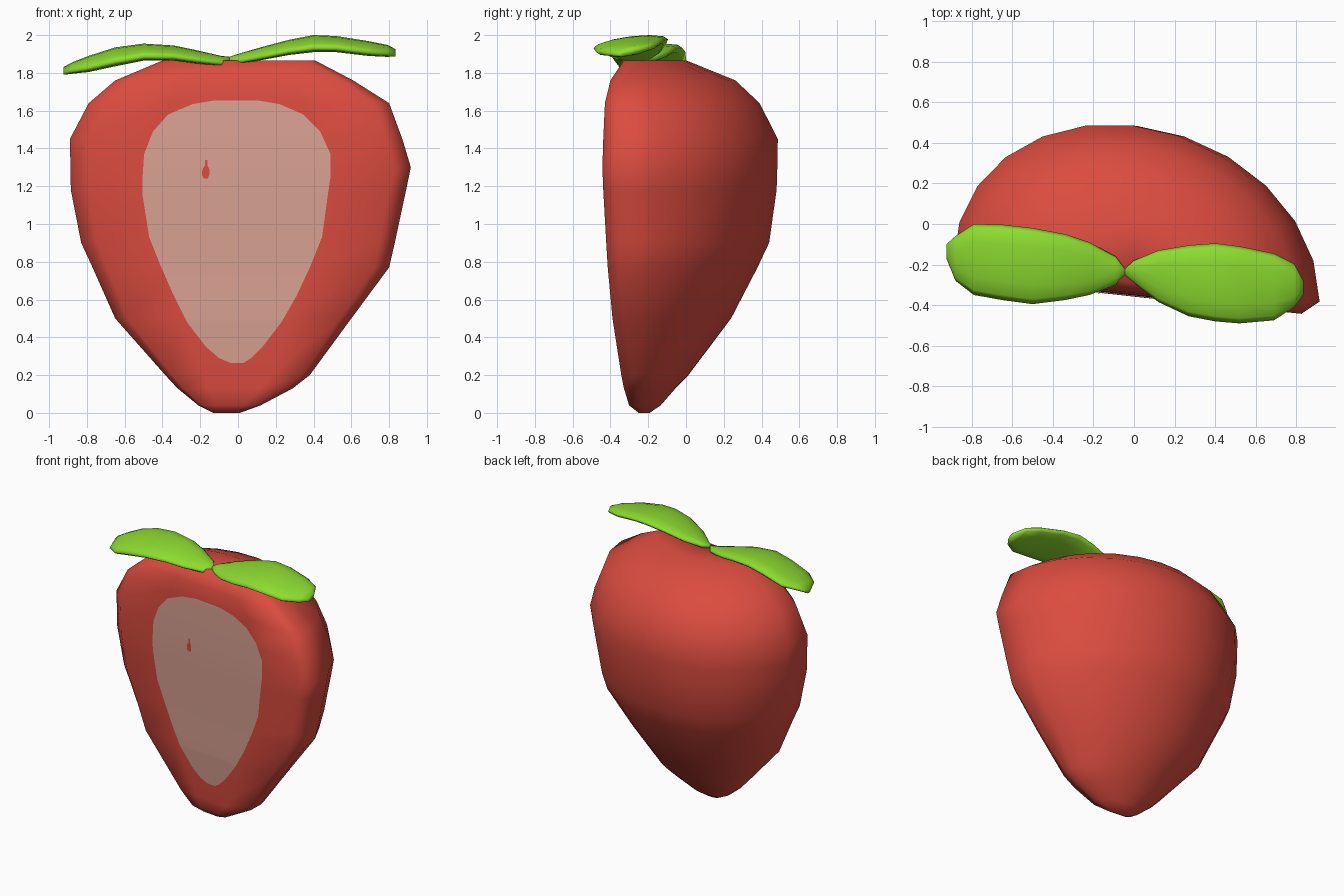
import bpy, bmesh, math

if "Cube" in bpy.data.objects:
    bpy.data.objects.remove(bpy.data.objects["Cube"])

TILT = -0.11  # the cut face is turned slightly about z


def material(name, rgb):
    m = bpy.data.materials.new(name)
    m.diffuse_color = (*rgb, 1)
    m.use_nodes = True
    m.node_tree.nodes["Principled BSDF"].inputs["Base Color"].default_value = m.diffuse_color
    return m


red = material("berry red", (0.71, 0.072, 0.05))
green = material("leaf green", (0.27, 0.72, 0.03))
pale = material("pale flesh", (0.70, 0.36, 0.29))


def loft(name, rings, mat):
    """Skin a list of equal-length closed rings and cap both ends."""
    bm = bmesh.new()
    rows = [[bm.verts.new(p) for p in r] for r in rings]
    n = len(rows[0])
    for a, b in zip(rows, rows[1:]):
        for i in range(n):
            j = (i + 1) % n
            bm.faces.new((a[i], a[j], b[j], b[i]))
    bm.faces.new(rows[0])
    bm.faces.new(rows[-1])
    bmesh.ops.recalc_face_normals(bm, faces=bm.faces)
    for f in bm.faces:
        f.smooth = True
    me = bpy.data.meshes.new(name)
    bm.to_mesh(me)
    bm.free()
    me.materials.append(mat)
    ob = bpy.data.objects.new(name, me)
    bpy.context.collection.objects.link(ob)
    return ob


def lerp(table, z, col):
    """Linear lookup of a column in a table sorted on its first column."""
    for a, b in zip(table, table[1:]):
        if z <= b[0]:
            return a[col] + (b[col] - a[col]) * (z - a[0]) / (b[0] - a[0])
    return table[-1][col]


# Halved berry: z, left x, right x, front y, back y
BODY = [
    (0.0, -0.13, 0.01, -0.25, -0.20),
    (0.04, -0.21, 0.12, -0.29, -0.14),
    (0.13, -0.32, 0.29, -0.30, -0.06),
    (0.20, -0.385, 0.38, -0.305, 0.01),
    (0.50, -0.65, 0.60, -0.33, 0.235),
    (0.77, -0.77, 0.80, -0.335, 0.38),
    (0.90, -0.83, 0.83, -0.34, 0.44),
    (1.18, -0.885, 0.89, -0.35, 0.48),
    (1.30, -0.887, 0.915, -0.352, 0.485),
    (1.45, -0.89, 0.87, -0.352, 0.485),
    (1.64, -0.79, 0.80, -0.35, 0.39),
    (1.76, -0.65, 0.61, -0.34, 0.26),
    (1.865, -0.40, 0.41, -0.29, 0.0),
]


def body_ring(z, xl, xr, yf, yb):
    cx, hw = (xl + xr) / 2, (xr - xl) / 2
    rim = min(0.07, 0.3 * (yb - yf))
    pts = []
    for t in (-0.9, -0.45, 0, 0.45, 0.9):      # flat cut face
        x = cx + t * hw
        pts.append((x, yf + TILT * x, z))
    for i in range(13):                         # rounded back
        a = math.pi * i / 12
        x = cx + hw * math.cos(a)
        pts.append((x, yf + rim + TILT * x + (yb - yf - rim) * math.sin(a), z))
    return pts


loft("berry_half", [body_ring(*r) for r in BODY], red)


def face_plate(name, rows, lift, mat):
    """Thin plate lying on the cut face; rows are z, left x, right x."""
    zs = sorted({r[0] for r in rows}
                | {b[0] for b in BODY if rows[0][0] < b[0] < rows[-1][0]})
    bm = bmesh.new()
    prev = None
    for z in zs:
        y = lerp(BODY, z, 3) - lift
        cur = [bm.verts.new((x, y + TILT * x, z))
               for x in (lerp(rows, z, 1), lerp(rows, z, 2))]
        if prev:
            bm.faces.new((prev[0], prev[1], cur[1], cur[0]))
        prev = cur
    for f in bm.faces:
        f.smooth = True
    me = bpy.data.meshes.new(name)
    bm.to_mesh(me)
    bm.free()
    me.materials.append(mat)
    bpy.context.collection.objects.link(bpy.data.objects.new(name, me))


# Pale core of the fruit
face_plate("pale_core", [
    (0.265, -0.04, 0.03), (0.29, -0.10, 0.07), (0.35, -0.17, 0.13),
    (0.48, -0.27, 0.23), (0.62, -0.34, 0.31), (0.78, -0.41, 0.385),
    (0.93, -0.47, 0.445), (1.15, -0.505, 0.475), (1.25, -0.505, 0.49),
    (1.37, -0.497, 0.49), (1.49, -0.45, 0.435), (1.58, -0.37, 0.345),
    (1.635, -0.24, 0.22), (1.655, -0.12, 0.10)], 0.006, pale)

# Small red speck in the core
face_plate("red_speck", [
    (1.24, -0.18, -0.16), (1.26, -0.192, -0.152), (1.29, -0.188, -0.152),
    (1.31, -0.176, -0.162), (1.34, -0.176, -0.162)], 0.009, red)


def leaf(name, rows):
    """Rows: x, front y, back y, bottom z, top z."""
    rings = []
    for x, y0, y1, z0, z1 in rows:
        cy, cz, hy, hz = (y0 + y1) / 2, (z0 + z1) / 2, (y1 - y0) / 2, (z1 - z0) / 2
        ring = []
        for i in range(12):
            a = 2 * math.pi * i / 12
            u, v = math.cos(a), math.sin(a)
            ring.append((x, cy + hy * u, cz + hz * (0.87 * v + 0.5 * u)))
        rings.append(ring)
    loft(name, rings, green)


leaf("left_leaf", [
    (-0.045, -0.25, -0.22, 1.86, 1.885), (-0.09, -0.30, -0.16, 1.837, 1.89),
    (-0.22, -0.35, -0.09, 1.85, 1.92), (-0.34, -0.375, -0.05, 1.865, 1.945),
    (-0.50, -0.395, -0.02, 1.865, 1.955), (-0.65, -0.375, -0.003, 1.835, 1.935),
    (-0.79, -0.35, 0.0, 1.805, 1.89), (-0.88, -0.28, -0.06, 1.795, 1.855),
    (-0.925, -0.17, -0.10, 1.79, 1.83)])
leaf("right_leaf", [
    (-0.045, -0.25, -0.22, 1.86, 1.885), (0.0, -0.29, -0.18, 1.847, 1.90),
    (0.12, -0.385, -0.13, 1.867, 1.935), (0.27, -0.455, -0.105, 1.895, 1.975),
    (0.40, -0.48, -0.095, 1.91, 2.0), (0.52, -0.49, -0.11, 1.91, 1.995),
    (0.69, -0.475, -0.145, 1.89, 1.968), (0.79, -0.41, -0.195, 1.885, 1.948),
    (0.835, -0.35, -0.28, 1.887, 1.925)])
